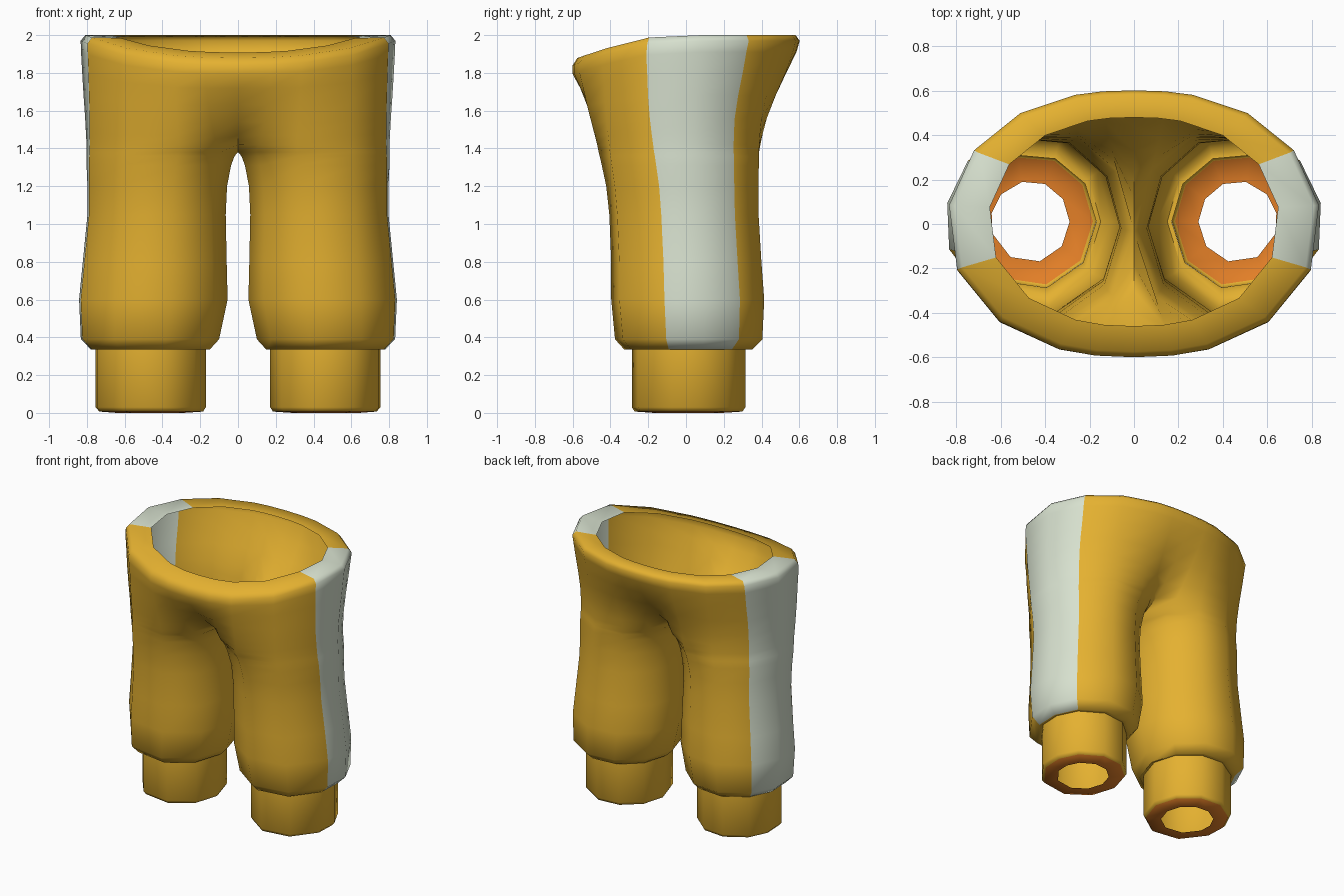
import bpy, bmesh, math

if "Cube" in bpy.data.objects:
    bpy.data.objects.remove(bpy.data.objects["Cube"])

GOLD, WHITE, ORANGE = 0, 1, 2


def material(name, rgb):
    m = bpy.data.materials.new(name)
    m.diffuse_color = (*rgb, 1)
    m.use_nodes = True
    m.node_tree.nodes["Principled BSDF"].inputs["Base Color"].default_value = m.diffuse_color
    return m


mats = [material("gold", (0.78, 0.44, 0.03)),
        material("pale_grey", (0.68, 0.75, 0.62)),
        material("orange", (0.76, 0.21, 0.02))]

# Column angles: full circle round a leg, half ellipse round the waist
LEG = [-180, -143, -104, -60, -17, 12, 42, 78, 112, 146, 180]
WAIST = [-90, -81, -70, -47, -20, 8, 33.4, 56, 75, 83, 90]
STRIPE = (4, 5)  # columns of the side stripe


def ring(z, x0, x1, y0, y1, w=0.0):
    """Half cross-section: w=0 is a closed leg ring, w=1 the half waist."""
    cx, rx, cy, ry = (x0 + x1) / 2, (x1 - x0) / 2, (y0 + y1) / 2, (y1 - y0) / 2
    t = min(1, max(0, (z - 1.1) / 0.85))
    slow = t * t * (3 - 2 * t)  # outer columns change shape gently
    pts = []
    for k, (a, b) in enumerate(zip(LEG, WAIST)):
        a, b = math.radians(a), math.radians(b)
        edge = min(k, len(LEG) - 1 - k)
        full = 1 + 0.16 * (1 - slow) if edge > 0 else 1  # keep the hips full
        lx, ly = cx + rx * math.cos(a), cy + ry * 1.02 * math.sin(a)
        ex = x1 * max(0, math.cos(b)) ** 0.85
        ey = cy + ry * full * math.sin(b)
        v = w if edge == 0 else (w + slow) / 2 if edge == 1 else slow
        x, y = lx + (ex - lx) * v, ly + (ey - ly) * v
        # waistline dips towards the front
        dip = 0.13 * max(0, (-y - 0.1) / 0.5) ** 1.4
        dip *= min(1, max(0, (z - 1.4) / 0.57))
        pts.append((x, y, z - dip))
    return pts


def loft(name, rows, colour):
    """Skin the rows on both sides of x=0 and weld along the seams."""
    bm = bmesh.new()
    rings = [ring(*r) for r in rows]
    for s in (1, -1):
        grid = [[bm.verts.new((s * x, y, z)) for x, y, z in r] for r in rings]
        for i in range(len(grid) - 1):
            for k in range(len(LEG) - 1):
                q = [grid[i][k], grid[i][k + 1], grid[i + 1][k + 1], grid[i + 1][k]]
                f = bm.faces.new(q if s > 0 else q[::-1])
                f.material_index = colour(i, k)
    bmesh.ops.remove_doubles(bm, verts=bm.verts, dist=0.0005)
    me = bpy.data.meshes.new(name)
    bm.to_mesh(me)
    bm.free()
    for m in mats:
        me.materials.append(m)
    ob = bpy.data.objects.new(name, me)
    bpy.context.collection.objects.link(ob)
    bpy.ops.object.select_all(action='DESELECT')
    ob.select_set(True)
    bpy.context.view_layer.objects.active = ob
    bpy.ops.object.shade_smooth_by_angle(angle=math.radians(60))
    return ob


# Trouser legs, hips and folded waist rim: z, x range, y range, waist blend
loft("trousers", [
    (0.34, 0.17, 0.76, -0.29, 0.31),
    (0.335, 0.15, 0.785, -0.33, 0.35),
    (0.39, 0.10, 0.84, -0.38, 0.405),
    (0.60, 0.055, 0.85, -0.40, 0.415),
    (0.80, 0.06, 0.83, -0.40, 0.40),
    (1.05, 0.065, 0.805, -0.41, 0.385),
    (1.20, 0.058, 0.805, -0.425, 0.385),
    (1.31, 0.037, 0.81, -0.445, 0.39),
    (1.36, 0.018, 0.81, -0.455, 0.395),
    (1.38, 0.0, 0.81, -0.46, 0.395, 0.0),
    (1.42, 0.0, 0.81, -0.467, 0.40, 0.35),
    (1.48, 0.0, 0.813, -0.48, 0.41, 0.60),
    (1.56, 0.0, 0.817, -0.50, 0.43, 0.78),
    (1.68, 0.0, 0.825, -0.535, 0.48, 0.92),
    (1.80, 0.0, 0.832, -0.57, 0.54, 0.98),
    (1.91, 0.0, 0.838, -0.60, 0.585, 1.0),
    (1.97, 0.0, 0.84, -0.60, 0.602, 1.0),
    (2.00, 0.0, 0.815, -0.575, 0.58, 1.0),
    (1.99, 0.0, 0.655, -0.46, 0.48, 1.0),
], lambda i, k: WHITE if k in STRIPE and i > 0 else GOLD)

# Ankle cuffs with an orange underside ring
loft("ankle_cuffs", [
    (0.34, 0.17, 0.76, -0.29, 0.315),
    (0.03, 0.17, 0.76, -0.29, 0.315),
    (0.007, 0.185, 0.74, -0.275, 0.30),
    (0.0, 0.29, 0.645, -0.17, 0.19),
], lambda i, k: ORANGE if i == 2 else GOLD)
